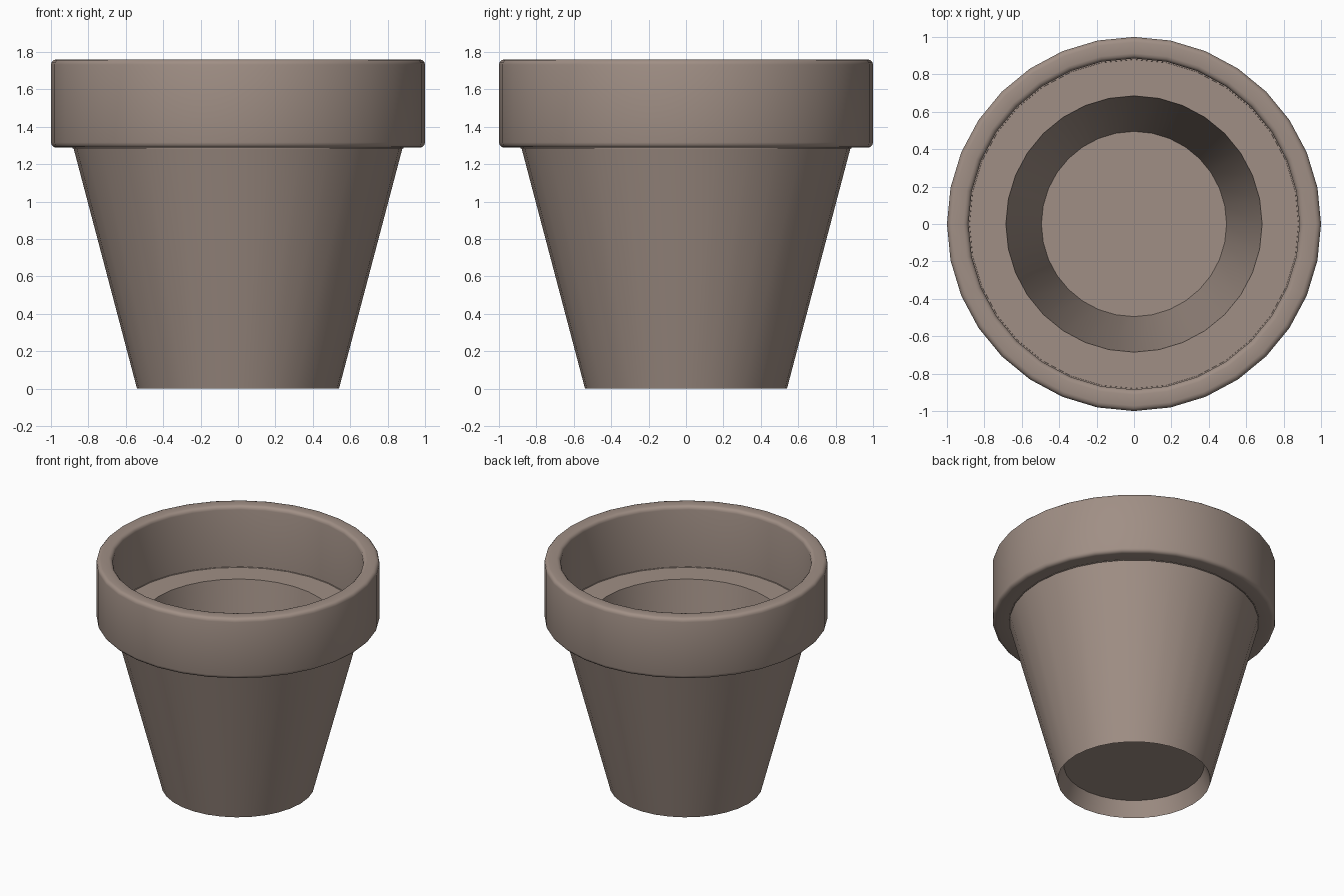
import bpy, bmesh, math

if "Cube" in bpy.data.objects:
    bpy.data.objects.remove(bpy.data.objects["Cube"])

SIDES = 32

clay = bpy.data.materials.new("grey brown clay")
clay.diffuse_color = (0.352, 0.275, 0.235, 1)
clay.use_nodes = True
clay.node_tree.nodes["Principled BSDF"].inputs["Base Color"].default_value = clay.diffuse_color


def corner(r, z, radius, start, steps=3):
    """Quarter-round corner points, centre (r, z), sweeping clockwise-free by +90 degrees."""
    return [(r + radius * math.cos(math.radians(start + 90 * i / steps)),
             z + radius * math.sin(math.radians(start + 90 * i / steps)))
            for i in range(steps + 1)]


def lathe(name, profile):
    """Spin an (r, z) profile around z; the end rings are capped flat."""
    bm = bmesh.new()
    rings = []
    for r, z in profile:
        rings.append([bm.verts.new((r * math.sin(2 * math.pi * i / SIDES),
                                    -r * math.cos(2 * math.pi * i / SIDES), z))
                      for i in range(SIDES)])
    for a, b in zip(rings, rings[1:]):
        for i in range(SIDES):
            j = (i + 1) % SIDES
            bm.faces.new((a[i], a[j], b[j], b[i]))
    bm.faces.new(rings[0][::-1])
    bm.faces.new(rings[-1])
    bmesh.ops.recalc_face_normals(bm, faces=bm.faces)
    mesh = bpy.data.meshes.new(name)
    bm.to_mesh(mesh)
    bm.free()
    mesh.materials.append(clay)
    ob = bpy.data.objects.new(name, mesh)
    bpy.context.collection.objects.link(ob)
    bpy.context.view_layer.objects.active = ob
    ob.select_set(True)
    bpy.ops.object.shade_smooth_by_angle(angle=math.radians(35))
    ob.select_set(False)
    return ob


b = 0.028
profile = [(0.495, 0.118), (0.54, 0.0), (0.88, 1.288)]   # foot recess, outer wall
profile += corner(1 - b, 1.288 + b, b, -90)              # rim lower edge
profile += corner(1 - b, 1.76 - b, b, 0)                 # rim upper edge
profile += corner(0.885 + b, 1.76 - b, b, 90)            # rim inner edge
profile += [(0.885, 1.285), (0.685, 1.285), (0.495, 0.122)]  # ledge, inner wall, floor

lathe("flower_pot", profile)
